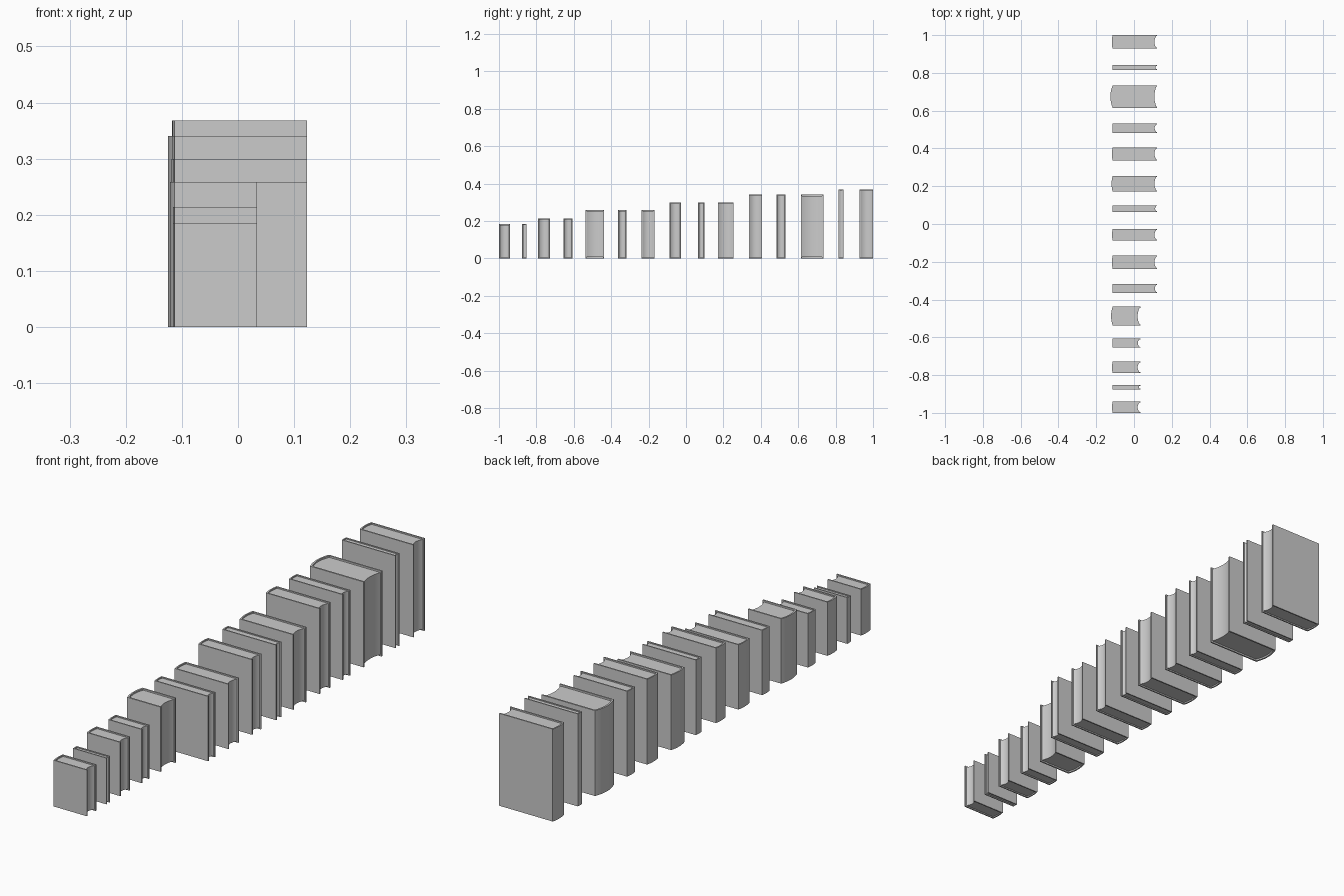
import bpy
import bmesh
from math import radians

cube = bpy.data.objects.get("Cube")
if cube:
    bpy.data.objects.remove(cube, do_unlink=True)

SPINE_X = -0.113
ARC_STEPS = 12


def arc(x, half, sag):
    """Shallow curve bulging towards -x, running from -half to +half in y."""
    points = []
    for i in range(ARC_STEPS + 1):
        t = 2 * i / ARC_STEPS - 1
        points.append((x - sag * (1 - t * t), half * t))
    return points


def prism(name, outline, y, bottom, top):
    """Upright solid with the given plan outline."""
    bm = bmesh.new()
    base = bm.faces.new([bm.verts.new((px, y + py, bottom)) for px, py in outline])
    side = bmesh.ops.extrude_face_region(bm, geom=[base])["geom"]
    moved = [v for v in side if isinstance(v, bmesh.types.BMVert)]
    bmesh.ops.translate(bm, verts=moved, vec=(0, 0, top - bottom))
    bmesh.ops.recalc_face_normals(bm, faces=bm.faces)
    mesh = bpy.data.meshes.new(name)
    bm.to_mesh(mesh)
    bm.free()
    mesh.shade_smooth()
    mesh.set_sharp_from_angle(angle=radians(30))
    obj = bpy.data.objects.new(name, mesh)
    bpy.context.collection.objects.link(obj)
    return obj


def book(number, y0, y1, height, front_x):
    thick = y1 - y0
    y, half = (y0 + y1) / 2, thick / 2
    board = 0.004 + 0.02 * thick
    inner = half - board
    sag = 0.85 * thick ** 2
    recess = 0.003 + 0.03 * thick

    # Cover: two boards joined by a rounded spine
    outer_edge = arc(SPINE_X, half, sag)
    inner_edge = arc(SPINE_X + board, inner, sag)
    cover = ([(front_x, -half)] + outer_edge + [(front_x, half), (front_x, inner)]
             + inner_edge[::-1] + [(front_x, -inner)])
    prism(f"book_{number}_cover", cover, y, 0, height)

    # Pages: rounded back tucked into the cover, hollow fore edge
    tucked = inner + board * 0.3
    back = arc(SPINE_X + board * 0.7, tucked, sag)
    fore = arc(front_x - 0.004, tucked, min(0.011, 0.2 * thick))
    prism(f"book_{number}_pages", back + fore[::-1], y, recess, height - recess)


# Shelf row grouped by size: height, front edge, (start, end) of each book
SMALL, LARGE = 0.034, 0.123
ROW = [
    (0.184, SMALL, [(-1, -0.94), (-0.876, -0.853)]),
    (0.214, SMALL, [(-0.79, -0.728), (-0.655, -0.606)]),
    (0.258, SMALL, [(-0.537, -0.438)]),
    (0.258, LARGE, [(-0.364, -0.318), (-0.237, -0.168)]),
    (0.299, LARGE, [(-0.088, -0.027), (0.064, 0.099), (0.172, 0.255)]),
    (0.34, LARGE, [(0.337, 0.406), (0.483, 0.532), (0.615, 0.734)]),
    (0.368, LARGE, [(0.815, 0.842), (0.928, 1)]),
]

number = 0
for height, front_x, spans in ROW:
    for start, end in spans:
        number += 1
        book(number, start, end, height, front_x)
